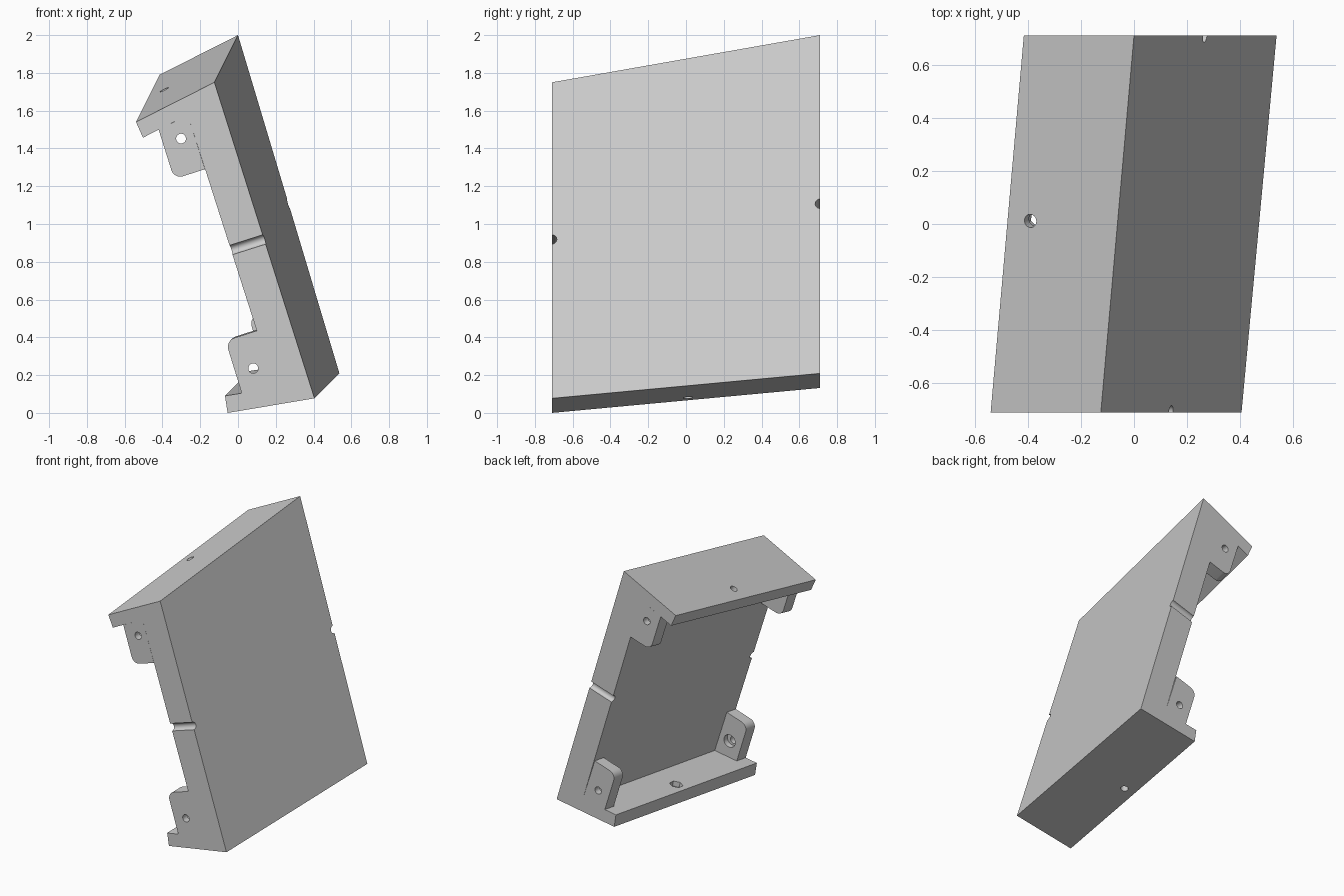
import bpy, bmesh, math
from mathutils import Vector

if "Cube" in bpy.data.objects:
    bpy.data.objects.remove(bpy.data.objects["Cube"])

HALF = 0.71                       # half width in y
TOP, BOT = (0.125, 0.25), (0.132, 0.132)   # x,z drift from front end to back end


def at(p, drift, y):
    f = (y + HALF) / (2 * HALF)
    return Vector((p[0] + drift[0] * f, y, p[1] + drift[1] * f))


def loft(name, pts, drifts, y0, y1):
    bm = bmesh.new()
    a = [bm.verts.new(at(p, d, y0)) for p, d in zip(pts, drifts)]
    b = [bm.verts.new(at(p, d, y1)) for p, d in zip(pts, drifts)]
    n = len(pts)
    bm.faces.new(a)
    bm.faces.new(b[::-1])
    for i in range(n):
        bm.faces.new((a[i], b[i], b[(i + 1) % n], a[(i + 1) % n]))
    bmesh.ops.recalc_face_normals(bm, faces=bm.faces)
    me = bpy.data.meshes.new(name)
    bm.to_mesh(me)
    bm.free()
    ob = bpy.data.objects.new(name, me)
    bpy.context.collection.objects.link(ob)
    return ob


def drill(ob, center, axis, r, length, sides=32):
    bpy.ops.mesh.primitive_cylinder_add(vertices=sides, radius=r, depth=length, location=center,
                                        rotation=Vector(axis).to_track_quat('Z', 'Y').to_euler())
    cutter = bpy.context.object
    cutter.hide_render = True
    m = ob.modifiers.new("hole", 'BOOLEAN')
    m.operation, m.solver, m.object = 'DIFFERENCE', 'EXACT', cutter
    bpy.context.view_layer.objects.active = ob
    bpy.ops.object.modifier_apply(modifier=m.name)
    bpy.data.objects.remove(cutter)


def rounded(p0, corner, p1, r=0.05, n=8):
    c = Vector(corner)
    u, v = (Vector(p0) - c).normalized(), (Vector(p1) - c).normalized()
    pts = []
    for i in range(n + 1):
        t = math.pi / 2 * i / n
        pts.append(tuple(c + u * r * (1 - math.sin(t)) + v * r * (1 - math.cos(t))))
    return pts


def smooth(ob):
    bpy.ops.object.select_all(action='DESELECT')
    ob.select_set(True)
    bpy.context.view_layer.objects.active = ob
    bpy.ops.object.shade_smooth_by_angle(angle=math.radians(25))


# panel with splayed top and bottom flanges
in_top, in_bot = (-0.266, 1.578), (0.196, 0.133)
profile = [(-0.125, 1.75), (-0.54, 1.54), (-0.503, 1.457), in_top,
           in_bot, (-0.069, 0.09), (-0.055, 0.0), (0.405, 0.077)]
panel = loft("panel", profile, [TOP] * 4 + [BOT] * 4, -HALF, HALF)

# half-round notches in both side edges, square to the panel
normal = (0.953, -0.125, 0.3025)
for y, x, z in ((-HALF, 0.05, 0.89), (HALF, 0.18, 1.08)):
    drill(panel, (x, y, z), (0.953, 0, 0.3025), 0.026, 0.6)

# flange screw holes with hexagonal nut recesses on the inside
for (x, z), axis in (((-0.395, 1.72), (0.44, 0.15, -0.89)), ((0.09, 0.085), (-0.16, -0.09, 0.98))):
    c, a = Vector((x, 0.01, z)), Vector(axis).normalized()
    drill(panel, c, a, 0.025, 0.3)
    drill(panel, c + a * 0.11, a, 0.045, 0.12, 6)
smooth(panel)

# four corner tabs, drilled and counterbored from the inside
tabs = {
    "upper": ((-0.42, 1.499), (-0.338, 1.238), (-0.175, 1.29), in_top, (-0.305, 1.445), TOP),
    "lower": ((0.02, 0.104), (-0.066, 0.382), (0.1, 0.435), in_bot, (0.077, 0.232), BOT),
}
for level, (foot, corner, root, inner, hole, drift) in tabs.items():
    pts = [foot] + rounded(foot, corner, root) + [root, inner]
    for end, s in (("front", -1), ("back", 1)):
        y0, y1 = sorted((s * HALF, s * (HALF - 0.09)))
        tab = loft(f"{level}_{end}_tab", pts, [drift] * len(pts), y0, y1)
        drill(tab, at(hole, drift, s * (HALF - 0.04)), (0, 1, 0), 0.026, 0.3)
        drill(tab, at(hole, drift, s * (HALF - 0.1)), (0, 1, 0), 0.045, 0.1)
        smooth(tab)
